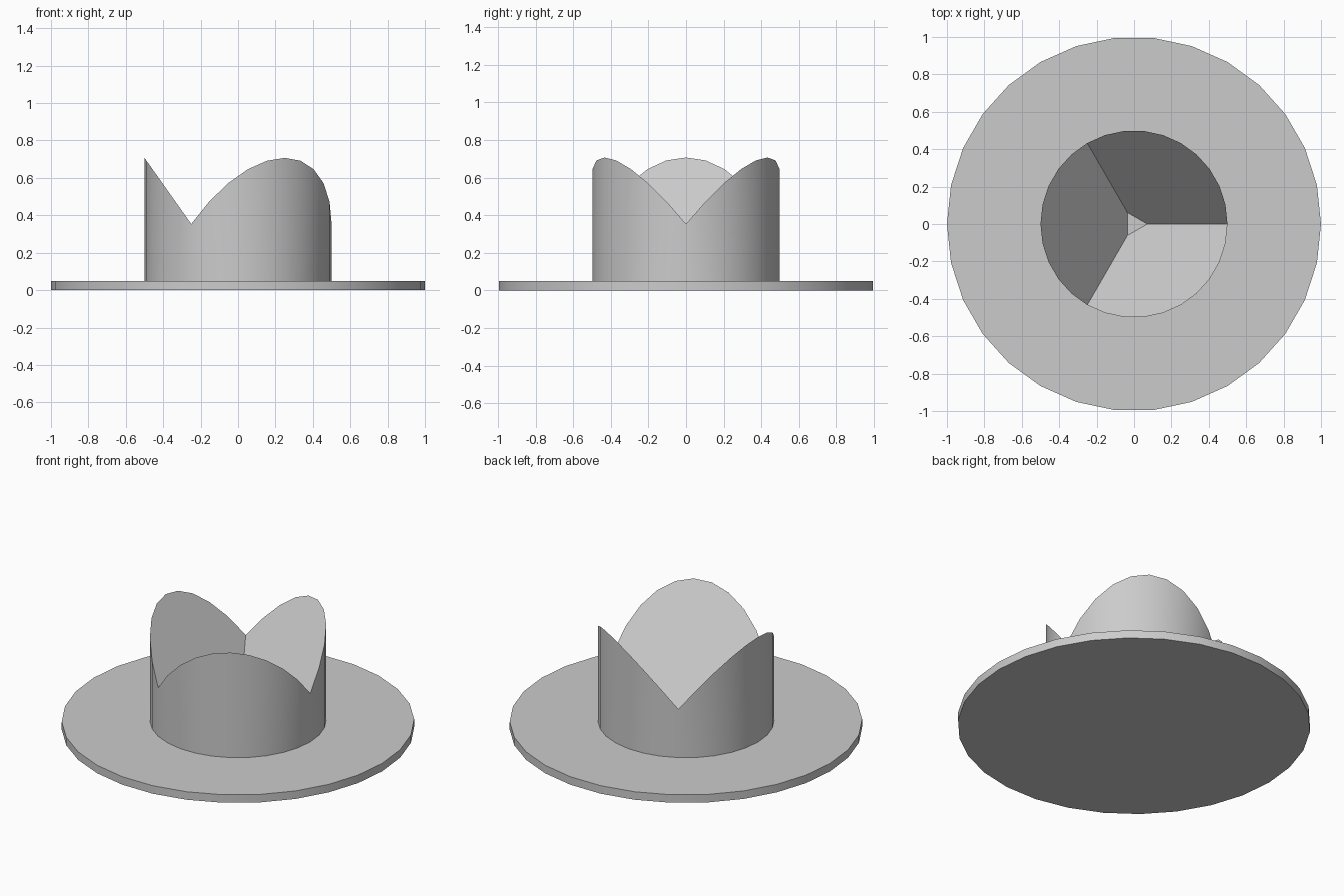
import bpy, bmesh
from math import sin, cos, pi, sqrt, radians
from mathutils import Vector

SIDES = 30
BASE_H = 0.05
RADIUS = 0.5
SLOPE = sqrt(2)      # a cube standing on one corner has faces this steep

cube = bpy.data.objects.get("Cube")
if cube:
    bpy.data.objects.remove(cube, do_unlink=True)

# One grey material for everything
grey = bpy.data.materials.new("plain grey")
grey.use_nodes = True
colour = (0.6, 0.6, 0.6, 1)
grey.diffuse_color = colour
grey.node_tree.nodes["Principled BSDF"].inputs["Base Color"].default_value = colour


def finish(name, bm):
    """Turn a bmesh into an object with smooth walls and crisp edges."""
    bmesh.ops.recalc_face_normals(bm, faces=bm.faces)
    mesh = bpy.data.meshes.new(name)
    bm.to_mesh(mesh)
    bm.free()
    mesh.materials.append(grey)
    obj = bpy.data.objects.new(name, mesh)
    bpy.context.collection.objects.link(obj)
    bpy.ops.object.select_all(action='DESELECT')
    obj.select_set(True)
    bpy.context.view_layer.objects.active = obj
    bpy.ops.object.shade_smooth_by_angle(angle=radians(30))


def polar(r, angle, z):
    return Vector((r * cos(angle), r * sin(angle), z))


# Base disc
bm = bmesh.new()
ring = [bm.verts.new(polar(1, 2 * pi * i / SIDES, 0)) for i in range(SIDES)]
bottom = bm.faces.new(ring)
top = bmesh.ops.extrude_face_region(bm, geom=[bottom], use_keep_orig=True)
bmesh.ops.translate(bm, vec=(0, 0, BASE_H),
                    verts=[v for v in top["geom"] if isinstance(v, bmesh.types.BMVert)])
finish("base_disc", bm)

# Holder: a round post with a cube-corner socket, made of three equal sectors
bm = bmesh.new()
steps = SIDES // 3
floor_r = BASE_H * SLOPE     # where the socket's edges meet the disc
for k in range(3):
    start = 2 * pi * k / 3
    middle, end = start + pi / 3, start + 2 * pi / 3
    rim, foot = [], []
    for i in range(steps + 1):
        a = start + 2 * pi * i / SIDES
        rim.append(bm.verts.new(polar(RADIUS, a, SLOPE * RADIUS * cos(a - middle))))
        foot.append(bm.verts.new(polar(RADIUS, a, BASE_H)))
    # Outer wall
    for i in range(steps):
        bm.faces.new((foot[i], foot[i + 1], rim[i + 1], rim[i]))
    # Sloping socket face and the underside
    inner = [bm.verts.new(polar(floor_r, a, BASE_H)) for a in (end, start)]
    bm.faces.new(rim + inner)
    bm.faces.new(foot + inner)
bmesh.ops.remove_doubles(bm, verts=bm.verts, dist=0.0001)
finish("corner_socket_holder", bm)
